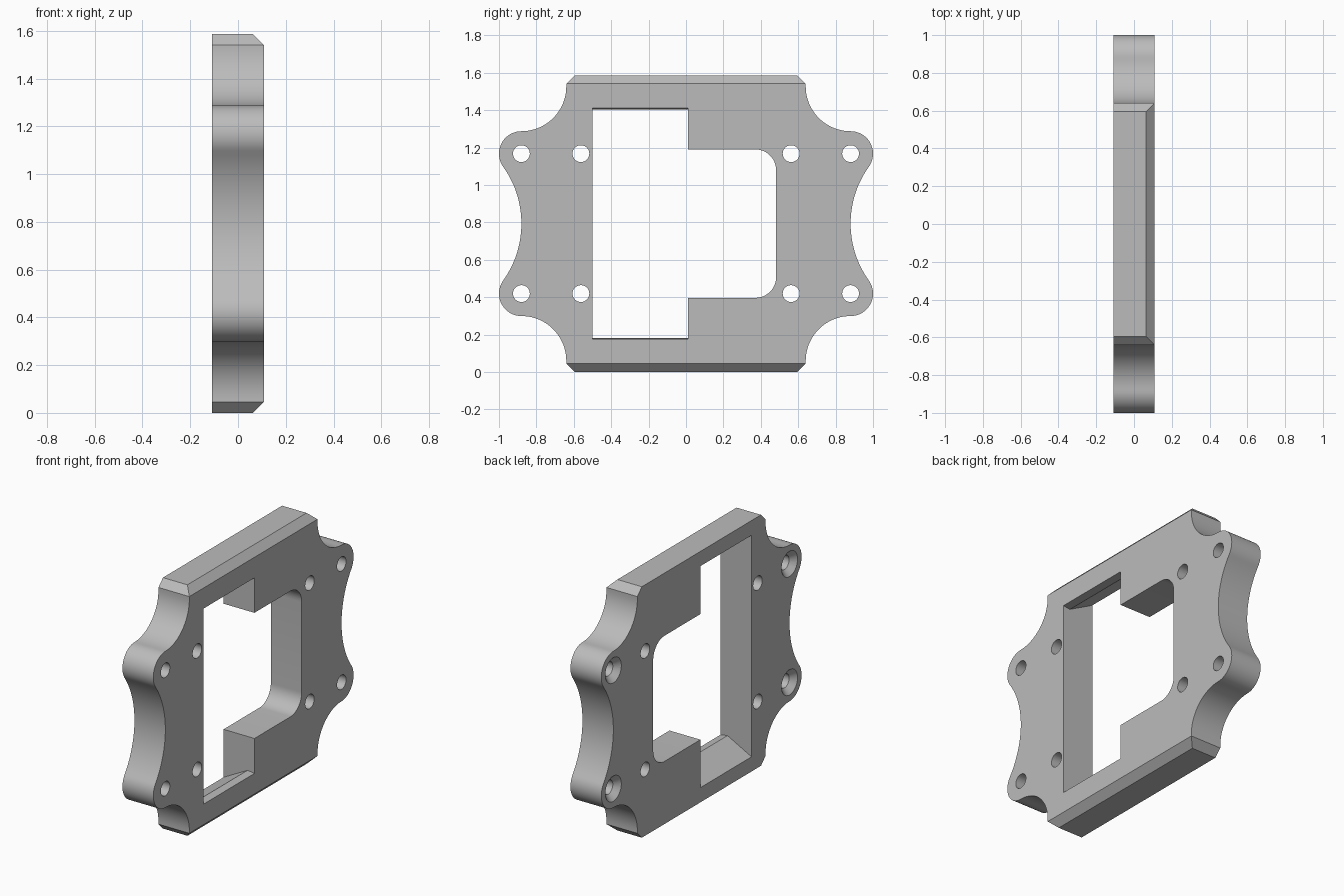
import bpy, bmesh
from math import sin, cos, radians, pi, atan2, degrees, sqrt

cube = bpy.data.objects.get("Cube")
if cube:
    bpy.data.objects.remove(cube, do_unlink=True)

HALF_T = 0.108          # half thickness along x
MID = 0.793             # half height
CH = 0.045              # chamfer size
HOLE_Z = 0.374          # hole offset from mid height
LOBE_Y, LOBE_R = 0.88, 0.12


def arc(cy, cz, r, a0, a1, n):
    return [(cy + r * cos(radians(a0 + (a1 - a0) * i / n)),
             cz + r * sin(radians(a0 + (a1 - a0) * i / n))) for i in range(n + 1)]


def prism(name, points, axis, lo, hi):
    """Extrude a 2D profile: axis 'x' takes (y, z) points, axis 'y' takes (x, z)."""
    bm = bmesh.new()
    place = (lambda p, d: (d, p[0], p[1])) if axis == 'x' else (lambda p, d: (p[0], d, p[1]))
    face = bm.faces.new([bm.verts.new(place(p, lo)) for p in points])
    new = bmesh.ops.extrude_face_region(bm, geom=[face])["geom"]
    shift = (hi - lo, 0, 0) if axis == 'x' else (0, hi - lo, 0)
    bmesh.ops.translate(bm, vec=shift, verts=[v for v in new if isinstance(v, bmesh.types.BMVert)])
    bmesh.ops.recalc_face_normals(bm, faces=bm.faces)
    return make_object(name, bm)


def make_object(name, bm):
    mesh = bpy.data.meshes.new(name)
    bm.to_mesh(mesh)
    bm.free()
    obj = bpy.data.objects.new(name, mesh)
    bpy.context.collection.objects.link(obj)
    return obj


def lathe(name, y, z, profile, n=32):
    """Solid of revolution about x from (x, radius) pairs."""
    bm = bmesh.new()
    rings = [[bm.verts.new((x, y + r * cos(2 * pi * i / n), z + r * sin(2 * pi * i / n)))
              for i in range(n)] for x, r in profile]
    for a, b in zip(rings, rings[1:]):
        for i in range(n):
            bm.faces.new((a[i], a[(i + 1) % n], b[(i + 1) % n], b[i]))
    bm.faces.new(rings[0])
    bm.faces.new(rings[-1])
    bmesh.ops.recalc_face_normals(bm, faces=bm.faces)
    return make_object(name, bm)


def combine(obj, tool, operation):
    mod = obj.modifiers.new("cut", 'BOOLEAN')
    mod.operation, mod.solver, mod.object = operation, 'EXACT', tool
    bpy.context.view_layer.objects.active = obj
    bpy.ops.object.modifier_apply(modifier=mod.name)
    bpy.data.objects.remove(tool, do_unlink=True)


# Plate outline: one quarter, from the waist up to the top corner
waist_r = (HOLE_Z ** 2 - LOBE_R ** 2) / (2 * LOBE_R)
tilt = degrees(atan2(HOLE_Z, waist_r))
shoulder_r = 0.24
quarter = arc(LOBE_Y + waist_r, 0, waist_r, 180, 180 - tilt, 14)
quarter += arc(LOBE_Y, HOLE_Z, LOBE_R, -tilt, 90, 20)[1:]
quarter += arc(LOBE_Y, HOLE_Z + LOBE_R + shoulder_r, shoulder_r, 270, 180, 20)[1:]
edge_y = LOBE_Y - shoulder_r
quarter += [(edge_y, MID - CH), (edge_y - CH, MID)]
half = quarter + [(-y, z) for y, z in reversed(quarter)]
outline = half + [(y, -z) for y, z in reversed(half[1:-1])]
plate = prism("mounting_plate", [(y, z + MID) for y, z in outline], 'x', -HALF_T, HALF_T)

# Bevels along the top and bottom edges of the left face
bevel = [(-0.3, 0), (HALF_T - CH, 0), (HALF_T, CH),
         (HALF_T, 2 * MID - CH), (HALF_T - CH, 2 * MID), (-0.3, 2 * MID)]
bevel = [(x if x < HALF_T else HALF_T + 0.0001, z) for x, z in bevel]
combine(plate, prism("bevel_tool", bevel, 'y', -1.2, 1.2), 'INTERSECT')

# Tall window whose top and bottom flare outwards to the right face
flare = [(-HALF_T, 0.7), (0.06, 0.611), (HALF_T, 0.618)]
flare = [(-0.2, 0.749)] + flare + [(0.2, 0.632)]
slot = [(x, MID + h) for x, h in flare] + [(x, MID - h) for x, h in reversed(flare)]
combine(plate, prism("slot_tool", slot, 'y', -0.5, 0.01), 'DIFFERENCE')

# Shorter window with rounded back corners
corner = arc(0.37, 0.285, 0.112, 0, 90, 12) + [(-0.1, 0.397)]
window = corner + [(y, -z) for y, z in reversed(corner)]
combine(plate, prism("window_tool", [(y, z + MID) for y, z in window], 'x', -0.3, 0.3), 'DIFFERENCE')

# Screw holes, the outer ones countersunk on the right face
for sy in (-1, 1):
    for sz in (-1, 1):
        z = MID + sz * HOLE_Z
        combine(plate, lathe("inner_hole_tool", sy * 0.562, z, [(-0.3, 0.045), (0.3, 0.045)]), 'DIFFERENCE')
        sink = [(-HALF_T - 0.02, 0.1), (-HALF_T + 0.035, 0.045), (0.3, 0.045)]
        combine(plate, lathe("outer_hole_tool", sy * LOBE_Y, z, sink), 'DIFFERENCE')

# Colour and shading
grey = bpy.data.materials.new("plain_grey")
grey.use_nodes = True
colour = (0.5, 0.5, 0.5, 1)
grey.diffuse_color = colour
grey.node_tree.nodes["Principled BSDF"].inputs["Base Color"].default_value = colour
plate.data.materials.clear()
plate.data.materials.append(grey)
for p in plate.data.polygons:
    p.material_index = 0
bpy.ops.object.select_all(action='DESELECT')
plate.select_set(True)
bpy.context.view_layer.objects.active = plate
bpy.ops.object.shade_smooth_by_angle(angle=radians(25))
